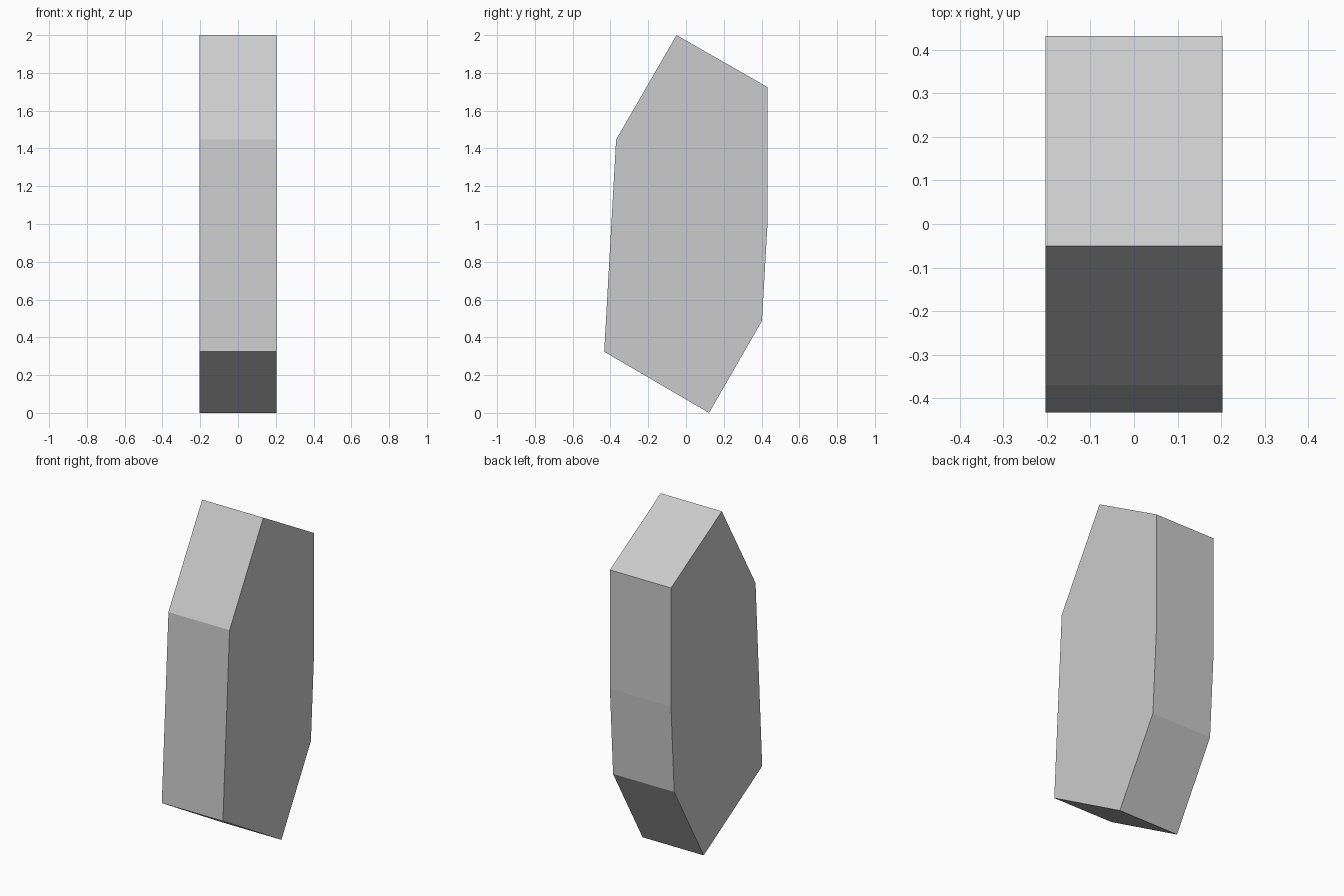
import bpy, bmesh

if "Cube" in bpy.data.objects:
    bpy.data.objects.remove(bpy.data.objects["Cube"])

# Side outline as (y, z), extruded across x
OUTLINE = [(-0.05, 2.0), (-0.37, 1.447), (-0.433, 0.324), (0.122, 0.0),
           (0.402, 0.487), (0.432, 1.01), (0.432, 1.724)]
HALF_WIDTH = 0.203


def extruded_slab(name, outline, half_width):
    bm = bmesh.new()
    face = bm.faces.new([bm.verts.new((-half_width, y, z)) for y, z in outline])
    result = bmesh.ops.extrude_face_region(bm, geom=[face])
    moved = [v for v in result["geom"] if isinstance(v, bmesh.types.BMVert)]
    bmesh.ops.translate(bm, verts=moved, vec=(2 * half_width, 0, 0))
    bmesh.ops.recalc_face_normals(bm, faces=bm.faces)
    mesh = bpy.data.meshes.new(name)
    bm.to_mesh(mesh)
    bm.free()
    obj = bpy.data.objects.new(name, mesh)
    bpy.context.collection.objects.link(obj)
    return obj


# Faceted slab body
extruded_slab("faceted_slab", OUTLINE, HALF_WIDTH)
